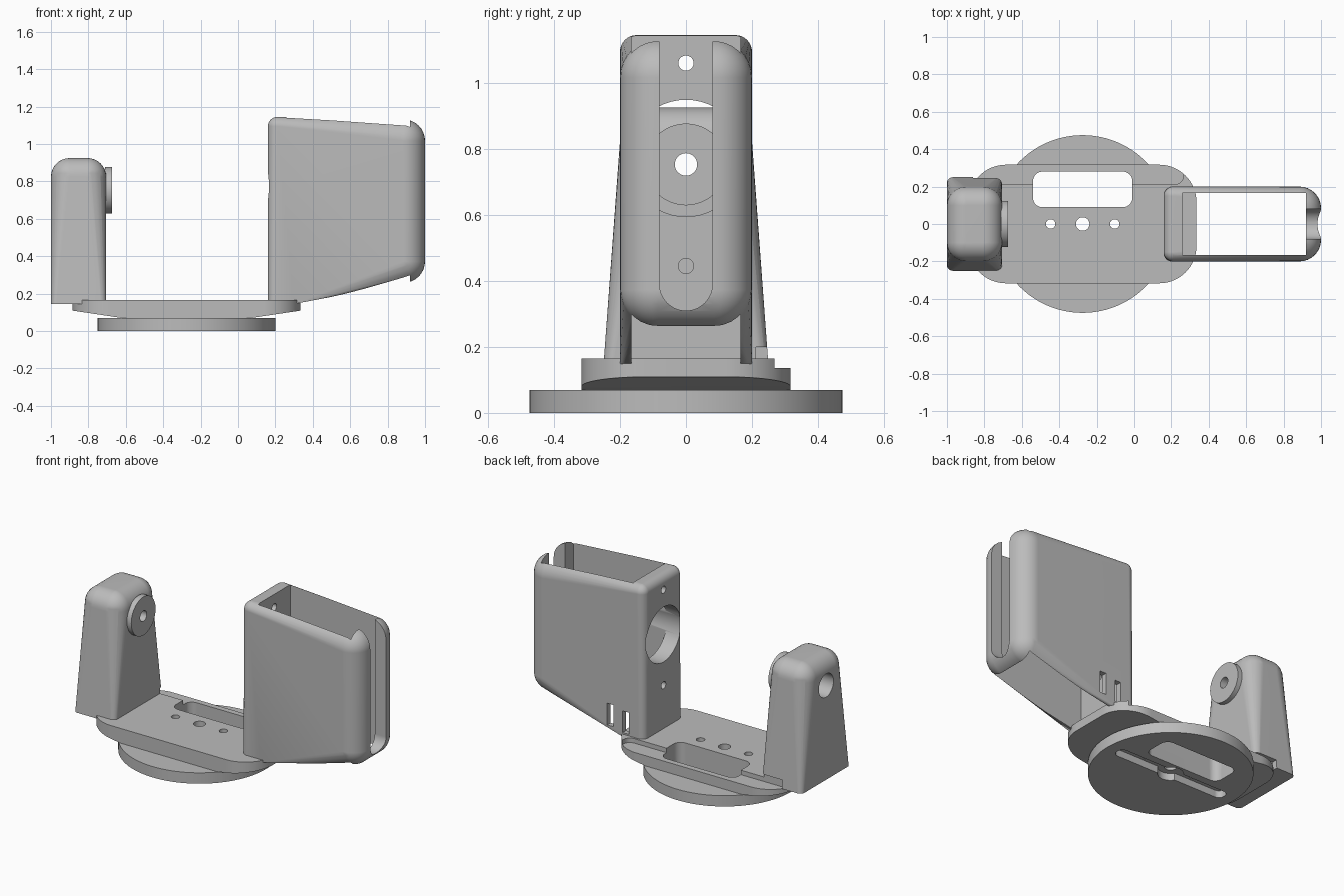
import bpy, bmesh, math
from mathutils import Vector

if "Cube" in bpy.data.objects:
    bpy.data.objects.remove(bpy.data.objects["Cube"], do_unlink=True)

grey = bpy.data.materials.new("plain grey")
grey.use_nodes = True
grey.diffuse_color = (0.5, 0.5, 0.5, 1)
grey.node_tree.nodes["Principled BSDF"].inputs["Base Color"].default_value = grey.diffuse_color


def to_object(name, bm):
    bmesh.ops.recalc_face_normals(bm, faces=bm.faces)
    mesh = bpy.data.meshes.new(name)
    bm.to_mesh(mesh)
    bm.free()
    mesh.materials.append(grey)
    obj = bpy.data.objects.new(name, mesh)
    bpy.context.collection.objects.link(obj)
    return obj


def prism(name, outline, lo, hi, axis="z"):
    """Extrude a flat outline along an axis."""
    place = {"x": lambda a, b, h: (h, a, b),
             "y": lambda a, b, h: (a, h, b),
             "z": lambda a, b, h: (a, b, h)}[axis]
    bm = bmesh.new()
    rows = [[bm.verts.new(place(a, b, h)) for a, b in outline] for h in (lo, hi)]
    n = len(outline)
    bm.faces.new(rows[0])
    bm.faces.new(rows[1])
    for i in range(n):
        j = (i + 1) % n
        bm.faces.new((rows[0][i], rows[0][j], rows[1][j], rows[1][i]))
    return to_object(name, bm)


def circle(a, b, r, n=48):
    return [(a + r * math.cos(math.tau * i / n), b + r * math.sin(math.tau * i / n)) for i in range(n)]


def rounded(a0, a1, b0, b1, r, steps=10):
    """Rectangle outline with round corners."""
    pts = []
    corners = ((a1 - r, b1 - r), (a0 + r, b1 - r), (a0 + r, b0 + r), (a1 - r, b0 + r))
    for k, (a, b) in enumerate(corners):
        for i in range(steps + 1):
            t = math.pi / 2 * (k + i / steps)
            pts.append((a + r * math.cos(t), b + r * math.sin(t)))
    return pts


def block(x0, x1, y0, y1, z0, z1):
    return prism("cutter", [(x0, y0), (x1, y0), (x1, y1), (x0, y1)], z0, z1)


def bore(axis, a, b, r, lo, hi):
    return prism("cutter", circle(a, b, r), lo, hi, axis)


def ring(x, y, z, r):
    return [Vector((a, b, z)) for a, b in circle(x, y, r, 32)]


def ball(x, y, z, r):
    pts = []
    for i in range(-7, 8):
        t = math.pi / 2 * i / 8
        pts += ring(x, y, z + r * math.sin(t), r * math.cos(t))
    return pts + [Vector((x, y, z - r)), Vector((x, y, z + r))]


def hull(name, points):
    bm = bmesh.new()
    for p in points:
        bm.verts.new(p)
    bmesh.ops.convex_hull(bm, input=bm.verts)
    loose = [v for v in bm.verts if not v.link_faces]
    bmesh.ops.delete(bm, geom=loose, context="VERTS")
    bmesh.ops.dissolve_limit(bm, angle_limit=math.radians(0.5), verts=bm.verts, edges=bm.edges)
    return to_object(name, bm)


def finish(obj, cutters=(), operation="DIFFERENCE"):
    """Apply the cuts, then shade smooth with sharp edges kept."""
    for c in cutters:
        c.hide_render = True
        mod = obj.modifiers.new("cut", "BOOLEAN")
        mod.operation = operation
        mod.solver = "EXACT"
        mod.object = c
    bpy.context.view_layer.update()
    graph = bpy.context.evaluated_depsgraph_get()
    mesh = bpy.data.meshes.new_from_object(obj.evaluated_get(graph))
    obj.modifiers.clear()
    obj.data = mesh
    for c in cutters:
        bpy.data.objects.remove(c, do_unlink=True)
    bpy.ops.object.select_all(action="DESELECT")
    obj.select_set(True)
    bpy.context.view_layer.objects.active = obj
    bpy.ops.object.shade_smooth_by_angle(angle=math.radians(30))
    mod = obj.modifiers.new("weighted normals", "WEIGHTED_NORMAL")
    mod.keep_sharp = True


MID = -0.275


def base_openings():
    """Window and screw holes through both base layers."""
    holes = [bore("z", MID + dx, 0, r, -0.5, 0.5)
             for dx, r in ((0, 0.036), (-0.171, 0.025), (0.171, 0.025))]
    return holes + [prism("cutter", rounded(-0.54, -0.01, 0.09, 0.28, 0.05), -0.5, 0.5)]


# Round foot with a recess for the drive arm underneath
foot = prism("round_foot", circle(MID, 0, 0.475, 96), 0, 0.07)
arm = [prism("cutter", rounded(MID - 0.4, MID + 0.4, -0.04, 0.04, 0.035), -0.1, 0.045),
       bore("z", MID, 0, 0.075, -0.1, 0.0451)]
finish(foot, base_openings() + arm)

# Turning plate with wedge-shaped underside
plate = prism("turning_plate", rounded(MID - 0.61, MID + 0.61, -0.317, 0.317, 0.2, 16), 0.05, 0.2)
side = [(-0.345, 0.07), (0.345, 0.07), (0.62, 0.111), (0.62, 0.165), (-0.62, 0.165), (-0.62, 0.111)]
wedge = prism("cutter", [(MID + x, z) for x, z in side], -0.5, 0.5, "y")
finish(plate, [wedge], "INTERSECT")
# Cable ledge along the back edge
ledge = prism("cutter", rounded(-1.1, 0.265, 0.212, 0.5, 0.045), 0.136, 0.3)
finish(plate, base_openings() + [ledge])

# Bearing post
post_points = []
for s in (-1, 1):
    for x in (-0.9, -0.805):
        post_points += ball(x, s * 0.1, 0.825, 0.1)
    for x in (-0.97, -0.735):
        post_points += ring(x, s * 0.22, 0.145, 0.03)
post = hull("bearing_post", post_points)
PIVOT = 0.753
finish(post, [bore("x", 0, PIVOT, 0.034, -1.2, -0.5),
              bore("x", 0, PIVOT, 0.075, -1.2, -0.8),
              block(-0.86, -0.6, 0.212, 0.3, 0.1, 0.2)])

# Pivot washer on the inner side of the post
washer = prism("pivot_washer", circle(0, PIVOT, 0.124), -0.71, -0.675, "x")
finish(washer, [bore("x", 0, PIVOT, 0.034, -1.2, -0.5)])

# Holder: open sleeve tapering to a rounded end
R = 0.115
holder_points = []
for s in (-1, 1):
    holder_points += ball(0.21, s * 0.15, 1.095, 0.05)
    holder_points += ring(0.2, s * 0.16, 0.145, 0.04)
    holder_points.append(Vector((0.30, s * 0.2, 0.145)))
    for z in (0.258 + R, 1.132 - R):
        holder_points += ball(1 - R, s * (0.2 - R), z, R)
holder = hull("holder_sleeve", holder_points)
cuts = [
    block(0.26, 0.92, -0.165, 0.165, -0.5, 2),
    bore("x", 0, 0.772, 0.177, 0, 0.5),
    bore("x", 0, 1.06, 0.023, 0, 0.5),
    bore("x", 0, 0.445, 0.023, 0, 0.5),
    prism("cutter", rounded(-0.08, 0.08, 0.31, 2, 0.0799, 16), 0.6, 1.2, "x"),
]
# Cable tie slots in the back wall
cuts += [block(x - 0.022, x + 0.022, 0.1, 0.3, z, z + 0.14) for x, z in ((0.29, 0.175), (0.4, 0.195))]
finish(holder, cuts)
